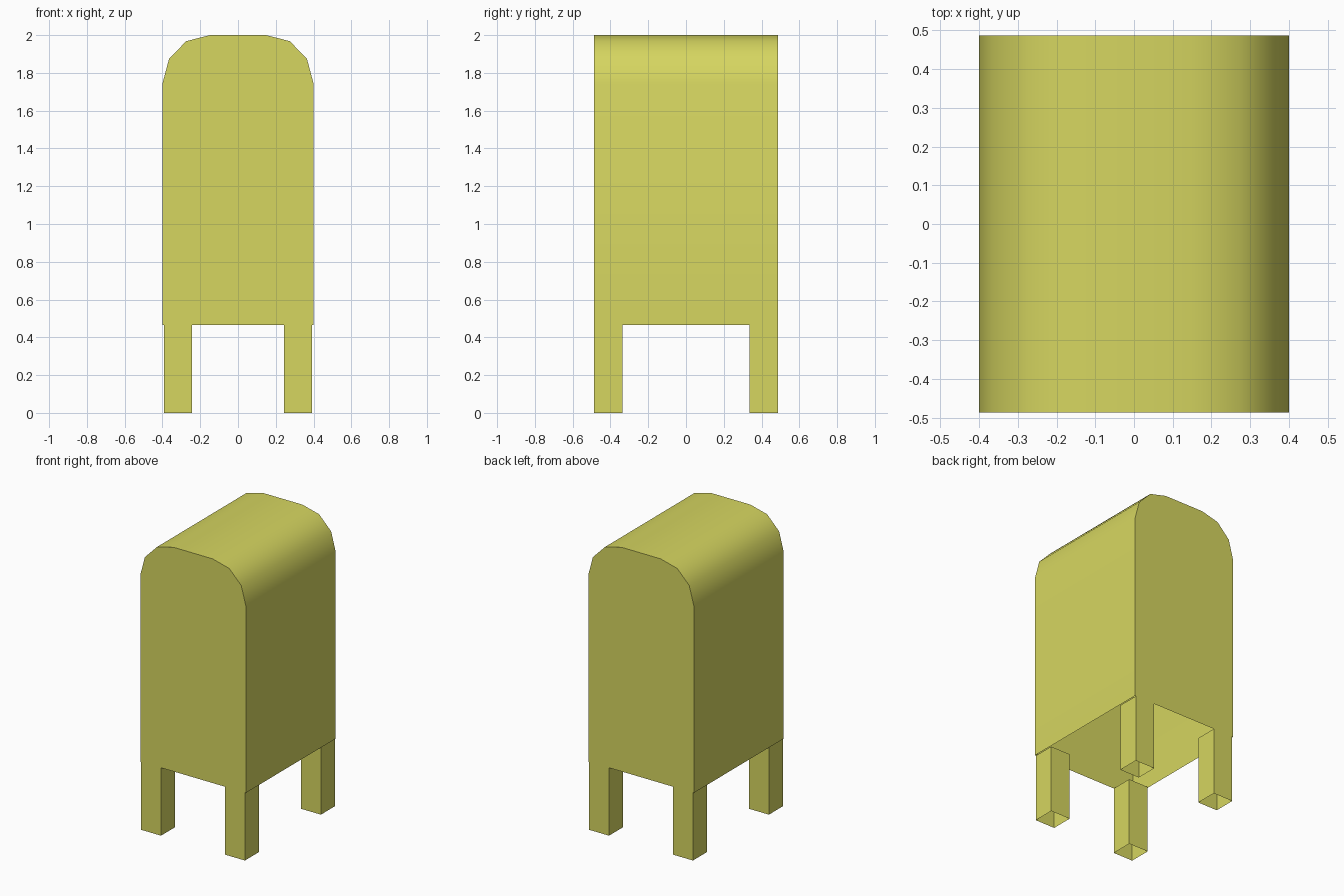
import bpy, bmesh, math

old = bpy.data.objects.get("Cube")
if old:
    bpy.data.objects.remove(old, do_unlink=True)

mat = bpy.data.materials.new("olive_yellow")
mat.use_nodes = True
COLOUR = (0.67, 0.67, 0.117, 1)
mat.diffuse_color = COLOUR
mat.node_tree.nodes["Principled BSDF"].inputs["Base Color"].default_value = COLOUR

HALF_X, HALF_Y, FLOOR = 0.4, 0.486, 0.465
LEG_OUT_X, LEG = 0.393, 0.15


def finish(bm, name):
    mesh = bpy.data.meshes.new(name)
    bm.to_mesh(mesh)
    bm.free()
    mesh.materials.append(mat)
    obj = bpy.data.objects.new(name, mesh)
    bpy.context.collection.objects.link(obj)
    return obj


# Box body: rounded-top profile extruded front to back, open underneath
half = [(HALF_X, FLOOR), (HALF_X, 1.743), (0.365, 1.875), (0.274, 1.968), (0.148, 2.0)]
profile = half + [(-x, z) for x, z in reversed(half)]
bm = bmesh.new()
front = [bm.verts.new((x, -HALF_Y, z)) for x, z in profile]
back = [bm.verts.new((x, HALF_Y, z)) for x, z in profile]
bm.faces.new(front[::-1])
bm.faces.new(back)
for i in range(len(profile) - 1):
    bm.faces.new((front[i], front[i + 1], back[i + 1], back[i]))
# Point every face away from the middle of the box
for f in bm.faces:
    f.normal_update()
    c = f.calc_center_median()
    c.z -= 1.2
    if f.normal.dot(c) < 0:
        f.normal_flip()
body = finish(bm, "box_body")
bpy.ops.object.select_all(action="DESELECT")
body.select_set(True)
bpy.context.view_layer.objects.active = body
bpy.ops.object.shade_smooth_by_angle(angle=math.radians(40))


# Four hollow square legs, open at both ends
def leg(name, sx, sy):
    bm = bmesh.new()
    bmesh.ops.create_cube(bm, size=1)
    ends = [f for f in bm.faces if abs(f.normal.z) > 0.5]
    bmesh.ops.delete(bm, geom=ends, context="FACES_ONLY")
    bmesh.ops.scale(bm, vec=(LEG, LEG, FLOOR), verts=bm.verts)
    centre = (sx * (LEG_OUT_X - LEG / 2), sy * (HALF_Y - LEG / 2), FLOOR / 2)
    bmesh.ops.translate(bm, vec=centre, verts=bm.verts)
    finish(bm, name)


for side, sx in (("left", 1), ("right", -1)):
    for end, sy in (("front", -1), ("back", 1)):
        leg(f"{end}_{side}_leg", sx, sy)
